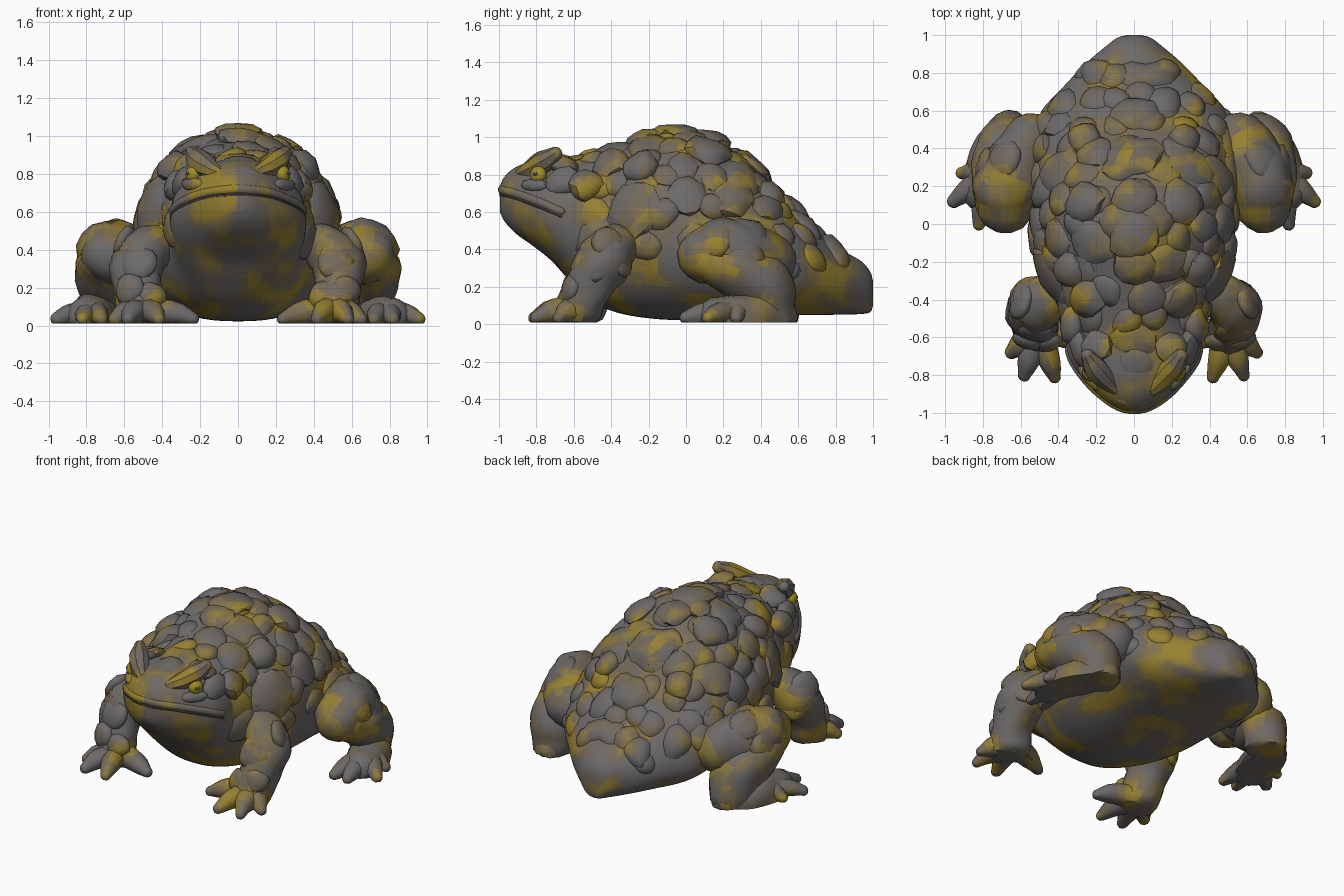
import bpy, bmesh, math, random
from mathutils import Vector, Matrix, noise
from mathutils.bvhtree import BVHTree

if "Cube" in bpy.data.objects:
    bpy.data.objects.remove(bpy.data.objects["Cube"])

random.seed(11)


def material(name, rgb):
    m = bpy.data.materials.new(name)
    m.diffuse_color = (*rgb, 1)
    m.use_nodes = True
    m.node_tree.nodes["Principled BSDF"].inputs["Base Color"].default_value = m.diffuse_color
    return m


# Skin colours: a ramp from grey through brown to dull yellow
STOPS = [Vector((.15, .145, .143)), Vector((.175, .14, .095)), Vector((.31, .22, .03))]
SKIN = []
for i in range(9):
    t = i / 4
    k = min(int(t), 1)
    SKIN.append(material("skin_%d" % i, STOPS[k].lerp(STOPS[k + 1], t - k)))
EYE = material("eye_yellow", (0.36, 0.27, 0.02))
DARK = material("dark", (0.07, 0.065, 0.06))


def finish(bm, name, mats=None, angle=50):
    """Turn a bmesh into an object with mottled skin."""
    bmesh.ops.recalc_face_normals(bm, faces=bm.faces)
    for f in bm.faces:
        if not mats:
            c = f.calc_center_median()
            n = noise.noise(c * 5) + 0.4 * noise.noise(c * 11)
            f.material_index = max(0, min(8, int((n + 0.3) * 11)))
        f.smooth = True
    me = bpy.data.meshes.new(name)
    bm.to_mesh(me)
    bm.free()
    for m in mats or SKIN:
        me.materials.append(m)
    ob = bpy.data.objects.new(name, me)
    bpy.context.collection.objects.link(ob)
    bpy.context.view_layer.objects.active = ob
    bpy.ops.object.select_all(action='DESELECT')
    ob.select_set(True)
    bpy.ops.object.shade_smooth_by_angle(angle=math.radians(angle))


def spline(rows, steps):
    """Catmull-Rom interpolation of tuples."""
    P = [Vector(r) for r in rows]
    P = [P[0] * 2 - P[1]] + P + [P[-1] * 2 - P[-2]]
    out = []
    for i in range(1, len(P) - 2):
        a, b, c, d = P[i - 1:i + 3]
        for k in range(steps):
            t = k / steps
            out.append(0.5 * (2 * b + (c - a) * t + (2 * a - 5 * b + 4 * c - d) * t * t
                              + (3 * b - a - 3 * c + d) * t ** 3))
    return out + [P[-2]]


def loft(bm, rings):
    vs = [[bm.verts.new(p) for p in r] for r in rings]
    n = len(rings[0])
    for a, b in zip(vs, vs[1:]):
        for i in range(n):
            bm.faces.new((a[i], a[(i + 1) % n], b[(i + 1) % n], b[i]))
    for end in (vs[0], vs[-1]):
        c = bm.verts.new(sum((v.co for v in end), Vector()) / n)
        for i in range(n):
            bm.faces.new((end[i], end[(i + 1) % n], c))


def tube(bm, rows, n=16, steps=5):
    """Round-ended tapering limb through (x, y, z, radius), flattened on the ground."""
    P = [(Vector(p[:3]), p[3]) for p in spline(rows, steps)]
    d0, d1 = (P[0][0] - P[1][0]).normalized(), (P[-1][0] - P[-2][0]).normalized()
    caps = [(0.95, 0.3), (0.75, 0.66), (0.4, 0.92)]
    P = [(P[0][0] + d0 * P[0][1] * k, P[0][1] * r) for k, r in caps] + P + \
        [(P[-1][0] + d1 * P[-1][1] * k, P[-1][1] * r) for k, r in reversed(caps)]
    rings = []
    for i, (p, r) in enumerate(P):
        t = (P[min(i + 1, len(P) - 1)][0] - P[max(i - 1, 0)][0]).normalized()
        u = t.cross(Vector((0.25, 0.2, 1))).normalized()
        v = u.cross(t)
        ring = []
        for j in range(n):
            a = math.tau * j / n
            q = p + (u * math.cos(a) + v * math.sin(a)) * r
            q += (q - p) * 0.15 * noise.noise(q * 7)
            q.z = max(q.z, 0.01)
            ring.append(q)
        rings.append(ring)
    loft(bm, rings)


def blob(bm, loc, normal, size, spin=0.0, rough=0.25):
    """Flattened lumpy wart aligned to a normal."""
    M = Matrix.Translation(loc) @ Vector(normal).to_track_quat('Z', 'Y').to_matrix().to_4x4() \
        @ Matrix.Rotation(spin, 4, 'Z') @ Matrix.Diagonal((*size, 1))
    for v in bmesh.ops.create_icosphere(bm, subdivisions=2, radius=1, matrix=M)['verts']:
        v.co += (v.co - Vector(loc)) * rough * noise.noise(v.co * 11)


# Body and head: y, half width, bottom, top, height of widest point
SECTIONS = [(-.995, .05, .60, .74, .68), (-.97, .11, .55, .79, .68), (-.91, .195, .485, .84, .655),
            (-.82, .28, .42, .87, .615), (-.72, .345, .34, .88, .59), (-.62, .36, .23, .885, .57),
            (-.5, .365, .12, .91, .53), (-.36, .425, .06, .95, .47), (-.18, .51, .03, 1.0, .45),
            (0, .54, .022, 1.02, .42), (.2, .54, .03, .96, .38), (.4, .535, .04, .80, .32),
            (.58, .50, .05, .61, .27), (.72, .38, .05, .49, .24), (.85, .255, .052, .39, .21),
            (.94, .15, .055, .335, .20), (.985, .09, .065, .28, .18), (1.0, .04, .10, .23, .17)]
body = bmesh.new()
rings = []
for y, w, zb, zt, zm in spline(SECTIONS, 6):
    ring = []
    for j in range(72):
        a = math.tau * j / 72
        c, s = math.cos(a), math.sin(a)
        e = 0.8 if s < 0 else 1.0
        x = w * math.copysign(abs(c) ** e, c)
        ring.append(Vector((x, y, zm + s * (zt - zm if s > 0 else zm - zb))))
    rings.append(ring)
loft(body, rings)
bmesh.ops.recalc_face_normals(body, faces=body.faces)
skin = BVHTree.FromBMesh(body)
finish(body, "body")


def on_skin(y, zc, ang):
    d = Vector((math.cos(ang), 0, math.sin(ang)))
    return skin.ray_cast(Vector((0, y, zc)) + d * 3, -d)[:2]


# Warts scattered in jittered rows over the back and flanks
warts = bmesh.new()
for i in range(11):
    y = -.50 + i * 0.13
    for k in range(8):
        ang = math.radians(6 + 23 * (k + 0.5 * (i % 2)) + random.uniform(-6, 6))
        loc, nor = on_skin(y + random.uniform(-.035, .035), .42 if y < .4 else .25, ang)
        if loc is None or (loc.z < .3 and loc.y > .6):
            continue
        r = random.uniform(.08, .125) * (0.8 if y > .5 else 1)
        blob(warts, loc - nor * .018, nor, (r, r * random.uniform(.9, 1.3), random.uniform(.038, .058)),
             random.uniform(0, 3))
# Large glands behind the head, on the shoulders and along the flanks
for s in (1, -1):
    for y, deg, r, h in ((-.27, 22, .16, .05), (-.4, 60, .11, .07), (-.24, 50, .10, .075),
                         (.12, 62, .12, .06), (.45, 45, .09, .06)):
        loc, nor = on_skin(y, .43, math.radians(90 - s * (90 - deg)))
        blob(warts, loc, nor, (r, r, h))
# Row along the spine
for y, r in ((-.22, .11), (-.06, .13), (.14, .11), (.36, .14), (.58, .12)):
    loc, nor = on_skin(y, .3, math.pi / 2)
    blob(warts, loc, nor, (r * 1.1, r, .05))
finish(warts, "warts", angle=35)

# Head plates, brow ridges and cheeks
plates = bmesh.new()
for x, y, z, r in ((0, -.76, .855, .10), (0, -.62, .87, .12)):
    blob(plates, (x, y, z), (0, -.25, 1), (r, r, .03))
for s in (1, -1):
    tube(plates, [(s * .10, -.875, .805, .035), (s * .155, -.82, .83, .055), (s * .21, -.755, .87, .062),
                  (s * .245, -.70, .91, .04)], 8, 3)
    blob(plates, (s * .20, -.65, .85), (s * .4, .2, 1), (.09, .09, .045))
    blob(plates, (s * .29, -.65, .76), (s, -.2, .4), (.10, .09, .05))
    blob(plates, (s * .33, -.54, .74), (s, 0, .4), (.10, .09, .06))
    blob(plates, (s * .24, -.815, .745), (s, -.8, .5), (.085, .035, .03))
    blob(plates, (s * .06, -.94, .785), (s * .4, -1, .8), (.04, .035, .02))
finish(plates, "head_plates", angle=35)

# Eyes with pupils
for s in (1, -1):
    eye, pupil = bmesh.new(), bmesh.new()
    blob(eye, (s * .238, -.79, .80), (s, -.6, .2), (.048, .048, .036), 0, 0)
    blob(pupil, (s * .262, -.805, .803), (s, -.6, .2), (.02, .01, .01), 0, 0)
    finish(eye, "eye", [EYE])
    finish(pupil, "pupil", [DARK])


# Upper lip and the mouth line below it, snapped to the head
def mouth_line(dz, out, r):
    pts = []
    for i in range(-9, 10):
        t = i / 9
        aim = Vector((.36 * math.sin(t * 1.5), -1.0 + .33 * abs(t) ** 1.6, .70 - .115 * t * t + dz))
        p, nor = skin.find_nearest(aim)[:2]
        pts.append((*(p + nor * out), r))
    return pts


lip, gap = bmesh.new(), bmesh.new()
tube(lip, mouth_line(.02, -.016, .028), 8, 2)
tube(gap, mouth_line(-.008, -.005, .01), 6, 2)
finish(lip, "upper_lip")
finish(gap, "mouth_line", [DARK])

# Legs
for s, side in ((1, "left"), (-1, "right")):
    arm = bmesh.new()
    tube(arm, [(s * .40, -.36, .43, .11), (s * .48, -.40, .39, .135), (s * .53, -.44, .33, .145),
               (s * .53, -.52, .19, .125), (s * .51, -.57, .08, .125)])
    for x, y in ((.24, -.63), (.42, -.81), (.58, -.80), (.65, -.68)):
        tube(arm, [(s * .5, -.55, .07, .085), (s * (.5 + (x - .5) * .6), -.56 + (y + .56) * .6, .07, .065),
                   (s * x, y, .035, .034)], 10, 3)
    for x, y, z, r in ((.60, -.41, .43, .10), (.62, -.48, .31, .09), (.52, -.57, .33, .10),
                       (.57, -.62, .19, .085), (.46, -.63, .16, .08), (.57, -.35, .33, .09)):
        blob(arm, (s * x, y, z), (s * (x - .5), y + .45, .05), (r, r, .04))
    finish(arm, side + "_front_leg")

    leg = bmesh.new()
    tube(leg, [(s * .55, .44, .34, .15), (s * .62, .32, .375, .17), (s * .67, .19, .385, .175),
               (s * .68, .10, .37, .15)])
    tube(leg, [(s * .73, .12, .34, .11), (s * .73, .26, .28, .135), (s * .68, .42, .20, .15),
               (s * .66, .465, .06, .13)])
    # Flat foot with spread toes
    tube(leg, [(s * .66, .50, .04, .10), (s * .75, .34, .04, .13), (s * .80, .18, .04, .115)])
    for x, y in ((.72, .0), (.82, .0), (.955, .12), (.91, .27)):
        tube(leg, [(s * .77, .28, .06, .075), (s * (.77 + (x - .77) * .6), .28 + (y - .28) * .6, .06, .06),
                   (s * x, y, .035, .035)], 10, 3)
    for x, y, z, r in ((.77, .15, .44, .11), (.79, .30, .36, .11), (.68, .34, .49, .11), (.70, .07, .41, .10)):
        blob(leg, (s * x, y, z), (s * (x - .55), y - .25, z - .3), (r, r, .05))
    finish(leg, side + "_hind_leg")
